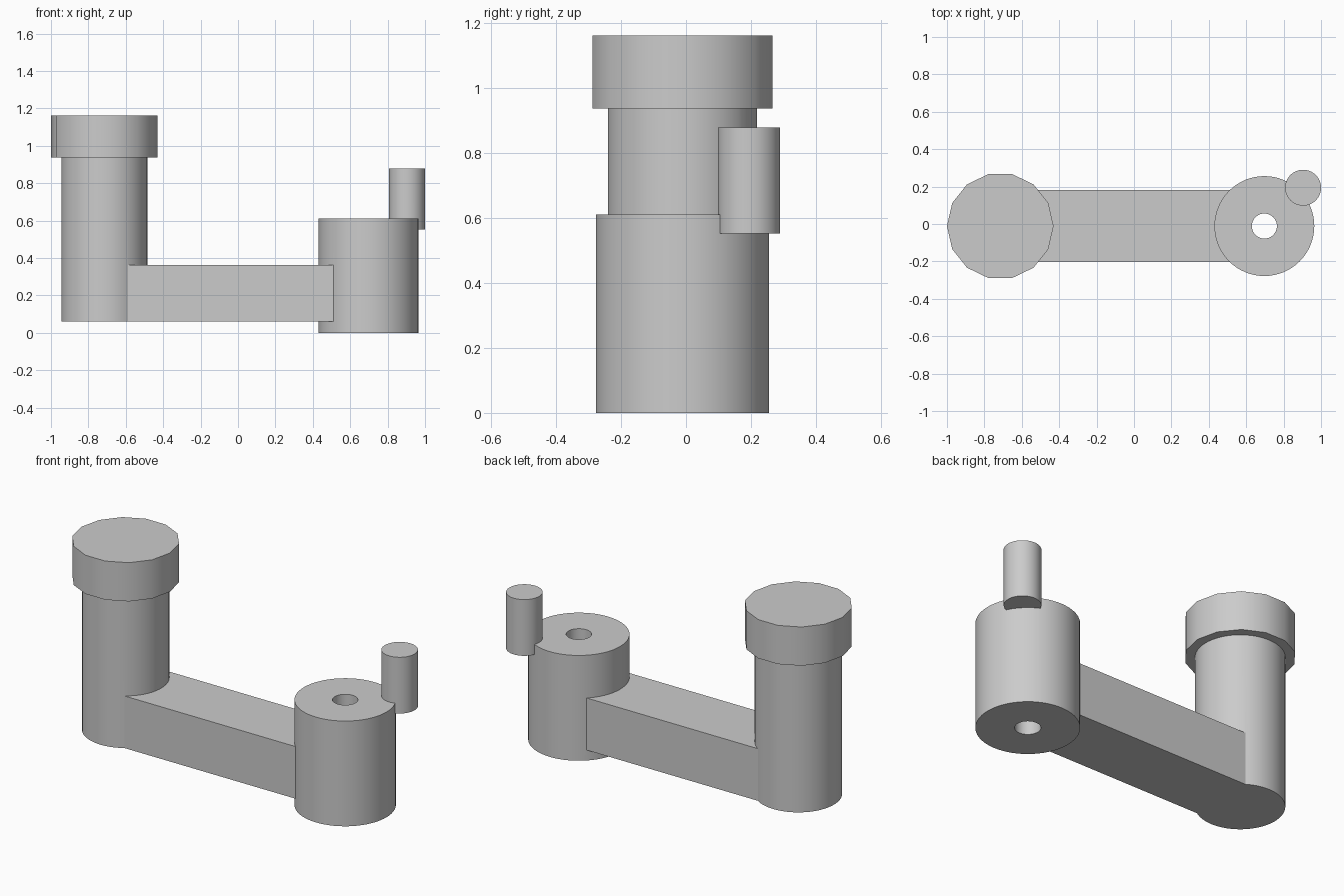
import bpy, math

cube = bpy.data.objects.get("Cube")
if cube:
    bpy.data.objects.remove(cube, do_unlink=True)

grey = bpy.data.materials.new("plain grey")
grey.use_nodes = True
colour = (0.6, 0.6, 0.6, 1)
grey.diffuse_color = colour
grey.node_tree.nodes["Principled BSDF"].inputs["Base Color"].default_value = colour

AXIS_Y = -0.011


def finish(name):
    obj = bpy.context.object
    obj.name = obj.data.name = name
    obj.data.materials.append(grey)
    return obj


def cylinder(name, x, y, radius, bottom, top, sides=64):
    # Rotated so that one corner points along +x
    bpy.ops.mesh.primitive_cylinder_add(
        vertices=sides, radius=radius, depth=top - bottom,
        location=(x, y, (bottom + top) / 2), rotation=(0, 0, math.pi / 2))
    return finish(name)


def box(name, low, high):
    bpy.ops.mesh.primitive_cube_add(
        size=1, location=[(a + b) / 2 for a, b in zip(low, high)])
    bpy.context.object.scale = [b - a for a, b in zip(low, high)]
    return finish(name)


def combine(target, other, operation):
    mod = target.modifiers.new(operation.lower(), 'BOOLEAN')
    mod.operation = operation
    mod.solver = 'EXACT'
    mod.object = other
    bpy.ops.object.select_all(action='DESELECT')
    target.select_set(True)
    bpy.context.view_layer.objects.active = target
    bpy.ops.object.modifier_apply(modifier=mod.name)
    bpy.data.objects.remove(other, do_unlink=True)


# Tall post with its faceted cap
crank = cylinder("crank_body", -0.715, AXIS_Y, 0.23, 0.06, 1.05)
cap = cylinder("post_cap", -0.715, AXIS_Y, 0.285, 0.938, 1.163, sides=14)

# Arm joining the post to the hub
arm = box("arm", (-0.715, AXIS_Y - 0.192, 0.06), (0.56, AXIS_Y + 0.192, 0.363))

# Hub, its offset pin and its through hole
hub = cylinder("hub", 0.697, AXIS_Y, 0.267, 0, 0.612)
pin = cylinder("offset_pin", 0.904, 0.194, 0.096, 0.553, 0.88)
hole = cylinder("hub_hole", 0.697, AXIS_Y, 0.067, -0.1, 0.8)

for part in (cap, arm, hub, pin):
    combine(crank, part, 'UNION')
combine(crank, hole, 'DIFFERENCE')

bpy.ops.object.shade_smooth_by_angle(angle=math.radians(30))
